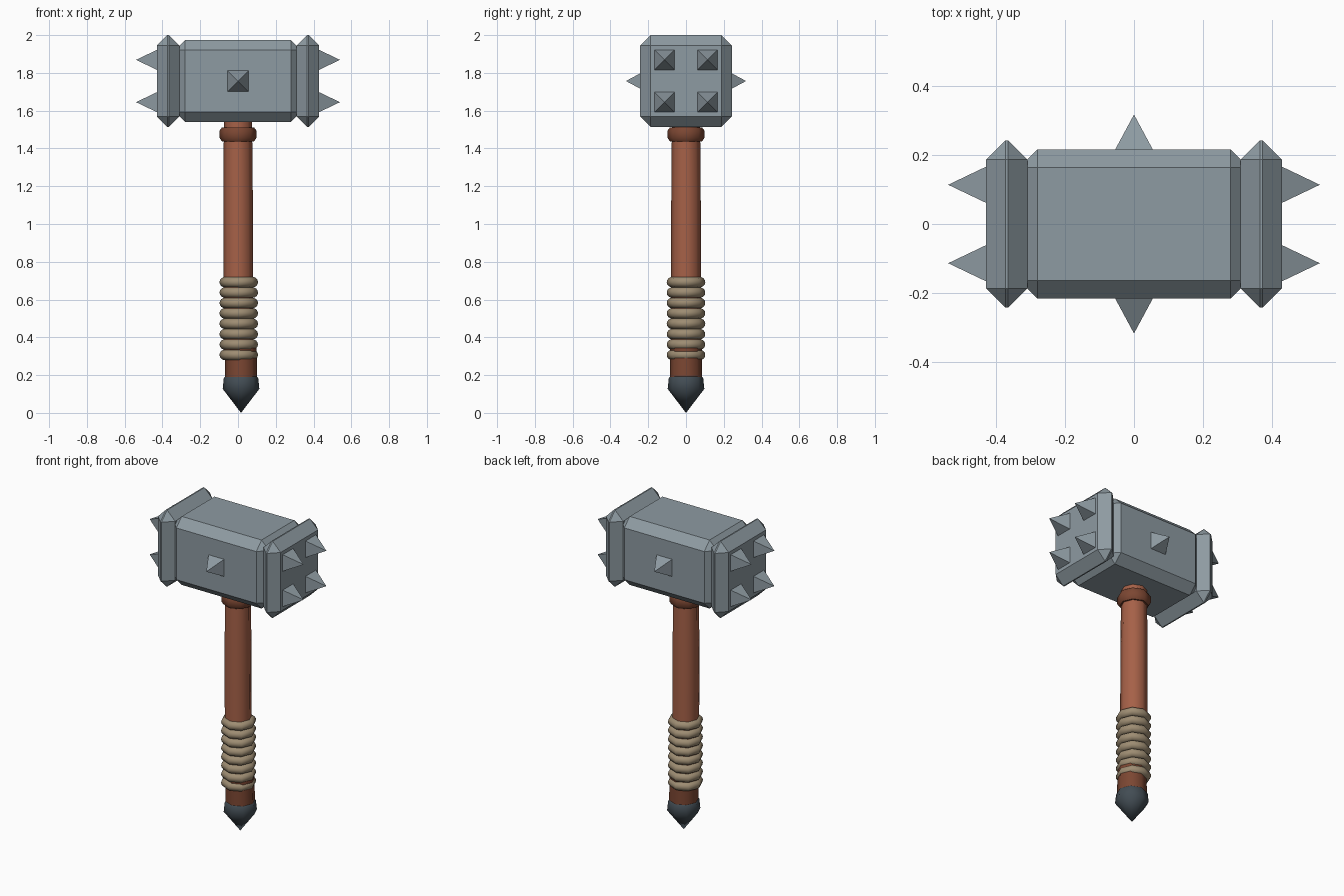
import bpy, bmesh, math
from mathutils import Matrix, Vector

if "Cube" in bpy.data.objects:
    bpy.data.objects.remove(bpy.data.objects["Cube"])


def material(name, rgb):
    m = bpy.data.materials.new(name)
    m.diffuse_color = (*rgb, 1)
    m.use_nodes = True
    m.node_tree.nodes["Principled BSDF"].inputs["Base Color"].default_value = m.diffuse_color
    return m


IRON = material("grey iron", (0.27, 0.325, 0.36))
DARK_IRON = material("dark iron", (0.055, 0.073, 0.088))
WOOD = material("red brown wood", (0.38, 0.119, 0.064))
DARK_WOOD = material("dark brown wood", (0.2, 0.062, 0.032))
ROPE = material("tan rope", (0.34, 0.265, 0.17))

HEAD_Z = 1.757
SIDES = 8


def finish(bm, name, mat, smooth=None):
    bmesh.ops.recalc_face_normals(bm, faces=bm.faces)
    me = bpy.data.meshes.new(name)
    bm.to_mesh(me)
    bm.free()
    me.materials.append(mat)
    ob = bpy.data.objects.new(name, me)
    bpy.context.collection.objects.link(ob)
    if smooth:
        bpy.ops.object.select_all(action='DESELECT')
        ob.select_set(True)
        bpy.context.view_layer.objects.active = ob
        bpy.ops.object.shade_smooth_by_angle(angle=math.radians(smooth))
    return ob


def chamfered_box(name, centre, size, bevel):
    bm = bmesh.new()
    bmesh.ops.create_cube(bm, size=1, matrix=Matrix.Translation(centre) @ Matrix.Diagonal((*size, 1)))
    bmesh.ops.bevel(bm, geom=bm.edges[:], offset=bevel, segments=1, profile=0.5, affect='EDGES')
    return finish(bm, name, IRON)


def turned(name, profile, mat, smooth=50):
    """Eight-sided lathe; profile points are (radius, z, x offset)."""
    bm = bmesh.new()
    rings = []
    for r, z, ox in profile:
        if r == 0:
            rings.append([bm.verts.new((ox, 0, z))])
        else:
            rings.append([bm.verts.new((ox + r * math.cos(a), r * math.sin(a), z))
                          for a in (2 * math.pi * i / SIDES for i in range(SIDES))])
    for lo, hi in zip(rings, rings[1:]):
        for i in range(SIDES):
            j = (i + 1) % SIDES
            if len(lo) == 1:
                bm.faces.new((lo[0], hi[j], hi[i]))
            else:
                bm.faces.new((lo[i], lo[j], hi[j], hi[i]))
    for ring in (rings[0], rings[-1]):
        if len(ring) > 1:
            bm.faces.new(ring)
    return finish(bm, name, mat, smooth)


def spike(name, base, direction, half, length):
    """Square pyramid pointing along direction, sunk slightly into the head."""
    d = Vector(direction)
    up = Vector((0, 0, 1))
    side = d.cross(up)
    base = Vector(base)
    bm = bmesh.new()
    tip = bm.verts.new(base + d * length)
    vs = [bm.verts.new(base + side * half * a + up * half * b)
          for a, b in ((-1, -1), (1, -1), (1, 1), (-1, 1))]
    bm.faces.new(vs)
    for i in range(4):
        bm.faces.new((vs[i], vs[(i + 1) % 4], tip))
    finish(bm, name, IRON)


# Head block and its two end caps
chamfered_box("head_block", (0, 0, HEAD_Z), (0.666, 0.434, 0.434), 0.053)
for s, label in ((-1, "left"), (1, "right")):
    chamfered_box(f"head_cap_{label}", (s * 0.37, 0, HEAD_Z), (0.12, 0.486, 0.486), 0.056)
    # Four spikes on each striking face
    for iy in (-1, 1):
        for iz in (-1, 1):
            spike(f"face_spike_{label}", (s * 0.429, iy * 0.114, HEAD_Z + iz * 0.112),
                  (s, 0, 0), 0.053, 0.111)

# Single spikes on front and back
for s, label in ((-1, "front"), (1, "back")):
    spike(f"side_spike_{label}", (0, s * 0.216, HEAD_Z), (0, s, 0), 0.055, 0.102)

# Handle shaft, collar and lower core
turned("handle", [(0.079, 0.33, 0.003), (0.078, 1.2, 0.0), (0.074, 1.56, 0.0)], WOOD)
turned("collar", [(0.085, 1.437, 0), (0.097, 1.455, 0), (0.097, 1.495, 0), (0.085, 1.512, 0)], DARK_WOOD)
turned("lower_grip", [(0.086, 0.16, 0.016), (0.084, 0.35, 0.014)], DARK_WOOD)

# Stacked rope rings
pitch = 0.055
for k in range(8):
    z = 0.307 + k * pitch
    pts = [(0.07, z - 0.0275, 0.004)]
    for i in range(7):
        a = math.radians(-75 + 25 * i)
        pts.append((0.074 + 0.028 * math.cos(a), z + 0.0275 * math.sin(a), 0.004))
    pts.append((0.07, z + 0.0275, 0.004))
    turned("rope_ring", pts, ROPE)

# Pointed pommel
turned("pommel", [(0, 0, 0.016), (0.097, 0.127, 0.016), (0.091, 0.185, 0.016), (0.084, 0.193, 0.016)], DARK_IRON)
